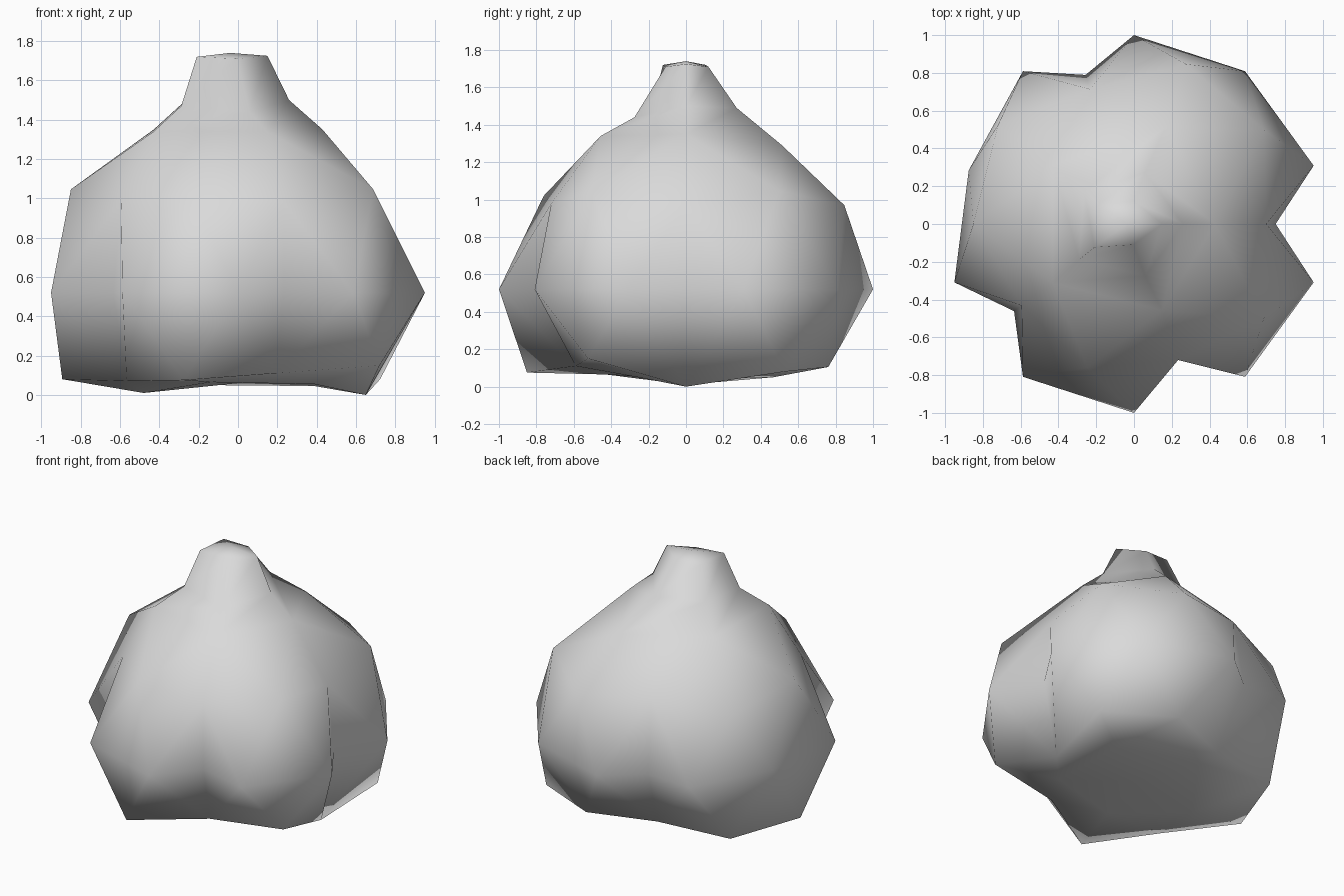
import bpy, bmesh
from math import sin, cos, radians

cube = bpy.data.objects.get("Cube")
if cube:
    bpy.data.objects.remove(cube)

bm = bmesh.new()


def ring(start, spec, cx=0.0):
    """Evenly spaced vertices from (radius, height) pairs, first at start degrees."""
    verts = []
    for i, (r, z) in enumerate(spec):
        a = radians(start + i * 360 / len(spec))
        verts.append(bm.verts.new((cx + r * cos(a), r * sin(a), z)))
    return verts


def fan(centre, loop):
    for a, b in zip(loop, loop[1:] + loop[:1]):
        bm.faces.new((a, b, centre))


def join_five(ten, five, first):
    """Close a ring of ten onto a ring of five, whose points face every second vertex."""
    for i in range(5):
        k = first + 2 * i
        a, b, c = ten[k % 10], ten[(k + 1) % 10], ten[(k + 2) % 10]
        m, n = five[i], five[(i + 1) % 5]
        bm.faces.new((a, b, m))
        bm.faces.new((b, c, n))
        bm.faces.new((b, n, m))


# Body: staggered rings of ten, widest in the middle
lower = ring(0, [(.65, 0), (.894, .08), (.80, .105), (.62, .09), (.87, .075),
                 (.894, .08), (.70, .07), (.894, .075), (.62, .11), (.89, .15)])
belly = ring(18, [(1, .52)] * 4 + [(.92, .52)] + [(1, .52)] * 5)
upper = ring(0, [(.70, .97), (.85, 1.046), (.89, .97), (.75, 1.01), (.89, .95),
                 (.85, 1.046), (.735, .99), (.80, 1.02), (.757, .98), (.85, 1.046)])

# Side panels, with a deep valley vertex in four of them
valleys = {0: 0.75, 3: 0.83, 6: 0.785, 8: 0.755}
for k in range(10):
    left, right = belly[k - 1], belly[k]
    if k in valleys:
        a, r = radians(36 * k), valleys[k]
        fan(bm.verts.new((r * cos(a), r * sin(a), 0.52)), [left, lower[k], right, upper[k]])
    else:
        bm.faces.new((left, right, upper[k]))
        bm.faces.new((right, left, lower[k]))
    bm.faces.new((right, upper[(k + 1) % 10], upper[k]))
    bm.faces.new((right, lower[k], lower[(k + 1) % 10]))

# Underside
under = ring(36, [(.48, .045), (.49, .05), (.48, .01), (.45, .065), (.48, .055)])
join_five(lower, under, 1)
fan(bm.verts.new((0, 0, 0.06)), under)

# Shoulder, neck and top
shoulder = ring(0, [(.43, 1.35), (.54, 1.29), (.53, 1.35), (.53, 1.34), (.48, 1.34)])
neck = ring(0, [(.29, 1.5), (.285, 1.49), (.29, 1.5), (.32, 1.47), (.29, 1.44)], -0.03)
top = ring(0, [(.19, 1.725), (.126, 1.71), (.18, 1.72), (.21, 1.72), (.115, 1.71)], -0.04)
join_five(upper, shoulder, 0)
for low, high in ((shoulder, neck), (neck, top)):
    for i in range(5):
        bm.faces.new((low[i - 1], low[i], high[i], high[i - 1]))
fan(bm.verts.new((-0.04, 0, 1.74)), top)

bmesh.ops.recalc_face_normals(bm, faces=bm.faces)
mesh = bpy.data.meshes.new("lumpy_body")
bm.to_mesh(mesh)
bm.free()
mesh.shade_smooth()
body = bpy.data.objects.new("lumpy_body", mesh)
bpy.context.collection.objects.link(body)

# Plain grey surface
grey = bpy.data.materials.new("light_grey")
grey.use_nodes = True
colour = (0.7, 0.7, 0.7, 1)
grey.diffuse_color = colour
grey.node_tree.nodes["Principled BSDF"].inputs["Base Color"].default_value = colour
mesh.materials.append(grey)
